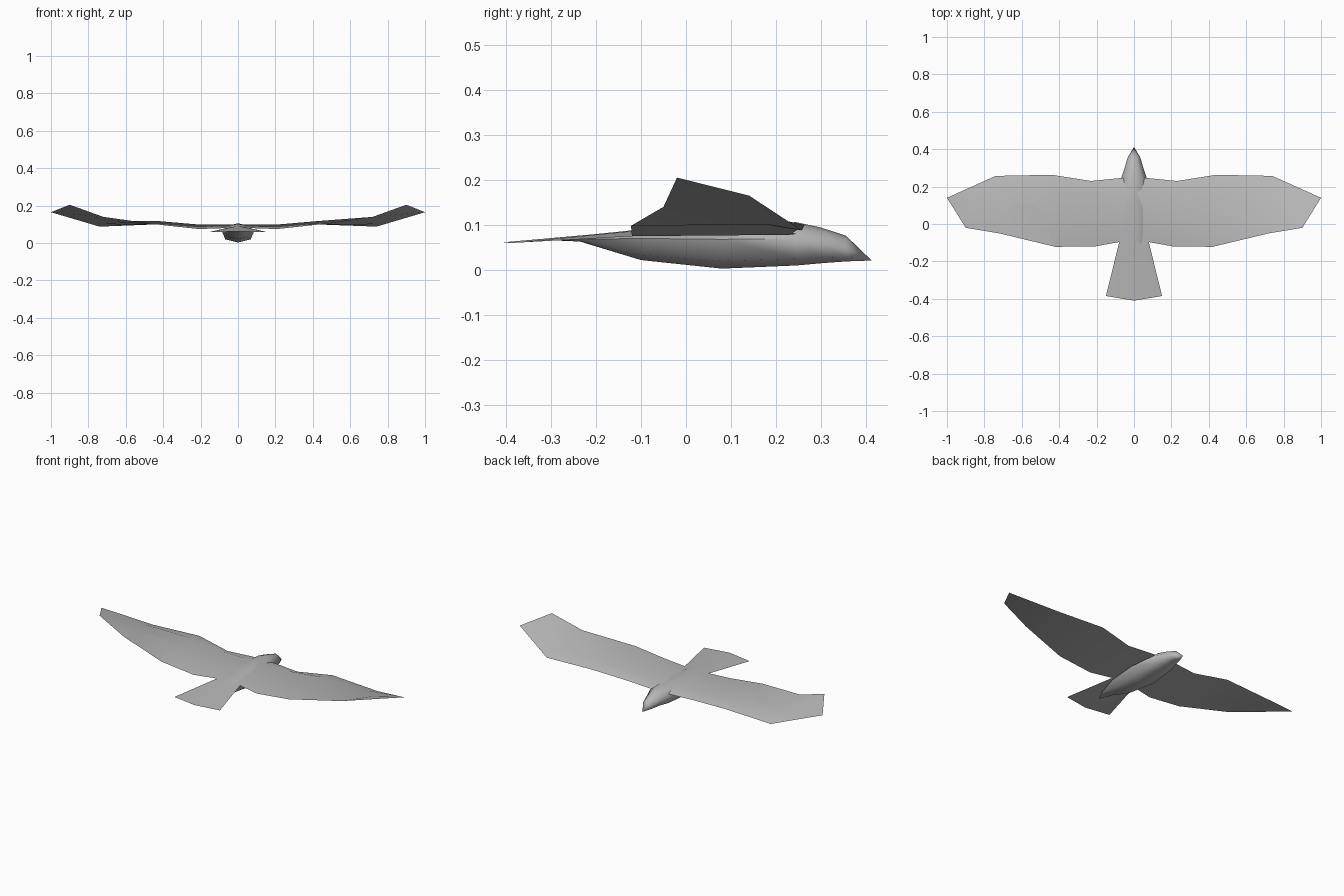
import bpy
import math

if "Cube" in bpy.data.objects:
    bpy.data.objects.remove(bpy.data.objects["Cube"])

grey = bpy.data.materials.new("feather grey")
grey.diffuse_color = (0.48, 0.48, 0.48, 1)
grey.use_nodes = True
grey.node_tree.nodes["Principled BSDF"].inputs["Base Color"].default_value = grey.diffuse_color


def make(name, verts, faces, angle=60):
    mesh = bpy.data.meshes.new(name)
    mesh.from_pydata(verts, [], faces)
    mesh.materials.append(grey)
    obj = bpy.data.objects.new(name, mesh)
    bpy.context.collection.objects.link(obj)
    bpy.ops.object.select_all(action='DESELECT')
    obj.select_set(True)
    bpy.context.view_layer.objects.active = obj
    bpy.ops.object.mode_set(mode='EDIT')
    bpy.ops.mesh.select_all(action='SELECT')
    bpy.ops.mesh.normals_make_consistent(inside=False)
    bpy.ops.object.mode_set(mode='OBJECT')
    bpy.ops.object.shade_smooth_by_angle(angle=math.radians(angle))
    return obj


# Wings: x, leading (y, z), ridge (y, z), trailing (y, z)
half = [
    (0.07, (0.245, 0.080), (0.17, 0.100), (-0.095, 0.080)),
    (0.22, (0.230, 0.078), (0.17, 0.100), (-0.120, 0.075)),
    (0.43, (0.263, 0.100), (0.18, 0.118), (-0.122, 0.098)),
    (0.73, (0.257, 0.088), (0.18, 0.118), (-0.050, 0.140)),
]
stations = [(-x, a, b, c) for x, a, b, c in reversed(half)] + half
verts, faces = [], []
for x, lead, ridge, trail in stations:
    # underside follows the straight chord below the ridge
    t = (lead[0] - ridge[0]) / (lead[0] - trail[0])
    under = (ridge[0], lead[1] + t * (trail[1] - lead[1]))
    k = 1 if x > 0 else -1
    verts += [(x + k * 0.01, *lead), (x, *ridge), (x - k * 0.01 * (abs(x) > 0.1), *trail), (x, *under)]
for i in range(len(stations) - 1):
    for j in range(4):
        n = (j + 1) % 4
        faces.append((i * 4 + j, i * 4 + n, i * 4 + 4 + n, i * 4 + 4 + j))
# upturned tips close to a thin edge
for side, base in ((-1, 0), (1, (len(stations) - 1) * 4)):
    f = len(verts)
    verts += [(side, 0.14, 0.165), (side * 0.9, -0.02, 0.205)]
    faces += [(base, base + 1, f), (base + 1, base + 2, f + 1, f),
              (base + 3, base, f), (base + 2, base + 3, f, f + 1)]
make("wings", verts, faces, 100)

# Body: y, half width, top z, side z, lower half width, lower z, bottom z
rings = [
    (-0.235, 0.030, 0.076, 0.068, 0.020, 0.065, 0.063),
    (-0.10, 0.070, 0.090, 0.070, 0.050, 0.033, 0.022),
    (0.08, 0.088, 0.102, 0.068, 0.068, 0.020, 0.003),
    (0.245, 0.068, 0.106, 0.070, 0.055, 0.025, 0.010),
    (0.30, 0.050, 0.094, 0.060, 0.040, 0.028, 0.015),
    (0.355, 0.034, 0.076, 0.048, 0.026, 0.026, 0.019),
]
verts, faces = [], []
for y, w, top, side, lw, low, bottom in rings:
    shoulder = side + (top - side) * 0.75
    right = [(w * 0.55, y, shoulder), (w, y, side), (lw, y, low)]
    verts += [(0, y, top)] + right + [(0, y, bottom)]
    verts += [(-x, yy, z) for x, yy, z in reversed(right)]
for i in range(len(rings) - 1):
    for j in range(8):
        n = (j + 1) % 8
        faces.append((i * 8 + j, i * 8 + n, i * 8 + 8 + n, i * 8 + 8 + j))
last = (len(rings) - 1) * 8
beak, rump = len(verts), len(verts) + 1
verts += [(0, 0.412, 0.021), (0, -0.30, 0.066)]
for j in range(8):
    n = (j + 1) % 8
    faces += [(last + j, last + n, beak), (n, j, rump)]
make("body", verts, faces, 70)

# Tail fan: a thin sheet with a shallow centre ridge
verts = [(0, -0.06, 0.092), (0.075, -0.08, 0.077), (0.15, -0.385, 0.060),
         (0, -0.41, 0.061), (-0.15, -0.385, 0.060), (-0.075, -0.08, 0.077)]
make("tail", verts, [(0, 3, 2, 1), (0, 5, 4, 3)])
